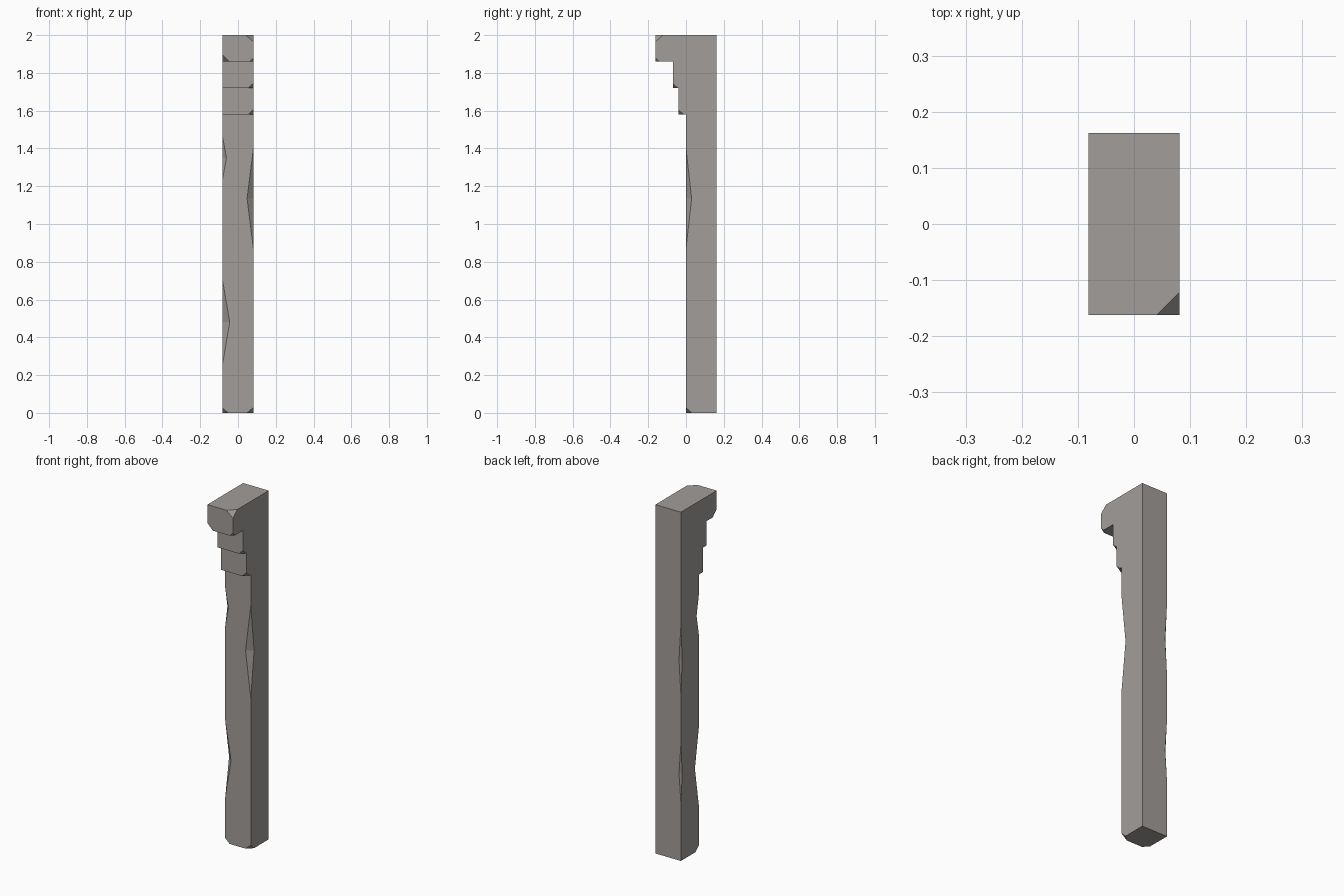
import bpy, bmesh
from mathutils import Matrix

if "Cube" in bpy.data.objects:
    bpy.data.objects.remove(bpy.data.objects["Cube"])

stone = bpy.data.materials.new("warm grey stone")
stone.diffuse_color = (0.36, 0.34, 0.32, 1)
stone.use_nodes = True
stone.node_tree.nodes["Principled BSDF"].inputs["Base Color"].default_value = stone.diffuse_color

W = 0.081  # half width


def make_object(name, bm):
    bmesh.ops.recalc_face_normals(bm, faces=bm.faces)
    mesh = bpy.data.meshes.new(name)
    bm.to_mesh(mesh)
    bm.free()
    mesh.materials.append(stone)
    obj = bpy.data.objects.new(name, mesh)
    bpy.context.collection.objects.link(obj)
    return obj


# Pillar: stepped side profile (y, z) extruded across the width
profile = [(0.162, 0), (0.162, 2), (-0.162, 2), (-0.162, 1.86), (-0.07, 1.86),
           (-0.07, 1.72), (-0.04, 1.72), (-0.04, 1.58), (0, 1.58), (0, 0)]
bm = bmesh.new()
face = bm.faces.new([bm.verts.new((-W, y, z)) for y, z in profile])
side = bmesh.ops.extrude_face_region(bm, geom=[face])
bmesh.ops.translate(bm, vec=(2 * W, 0, 0),
                    verts=[v for v in side["geom"] if isinstance(v, bmesh.types.BMVert)])
pillar = make_object("stepped_pillar", bm)

# Chips: octahedra centred on edges and corners (x side, y, z, radii)
chips = [
    # long dents on the vertical edges
    (1, 0, 1.135, (0.033, 0.03, 0.265)),
    (-1, 0, 1.35, (0.02, 0.02, 0.11)),
    (-1, 0, 0.48, (0.037, 0.035, 0.22)),
    (-1, 0.162, 1.15, (0.012, 0.012, 0.2)),
    (-1, 0.162, 0.50, (0.012, 0.012, 0.17)),
    # broken corners
    (1, -0.162, 2.0, (0.04, 0.04, 0.035)),
    (-1, -0.162, 1.86, (0.035, 0.035, 0.035)),
    (1, -0.162, 1.86, (0.02, 0.02, 0.02)),
    (1, -0.07, 1.72, (0.027, 0.025, 0.025)),
    (1, -0.04, 1.58, (0.027, 0.027, 0.025)),
    (1, 0, 0, (0.034, 0.03, 0.028)),
    (-1, 0, 0, (0.028, 0.03, 0.026)),
]
bm = bmesh.new()
for s, y, z, r in chips:
    c = (s * W, y, z)
    ring = [bm.verts.new((c[0] + dx * r[0], y + dy * r[1], z))
            for dx, dy in ((1, 0), (0, 1), (-1, 0), (0, -1))]
    for dz in (-1, 1):
        tip = bm.verts.new((c[0], y, z + dz * r[2]))
        for i in range(4):
            bm.faces.new((ring[i], ring[(i + 1) % 4], tip))
cutter = make_object("chip_cutter", bm)
cutter.hide_render = True

# Carve the chips, then drop the cutter
cut = pillar.modifiers.new("chips", "BOOLEAN")
cut.operation = "DIFFERENCE"
cut.solver = "EXACT"
cut.object = cutter
bpy.context.view_layer.objects.active = pillar
pillar.select_set(True)
bpy.ops.object.modifier_apply(modifier=cut.name)
bpy.data.objects.remove(cutter)
